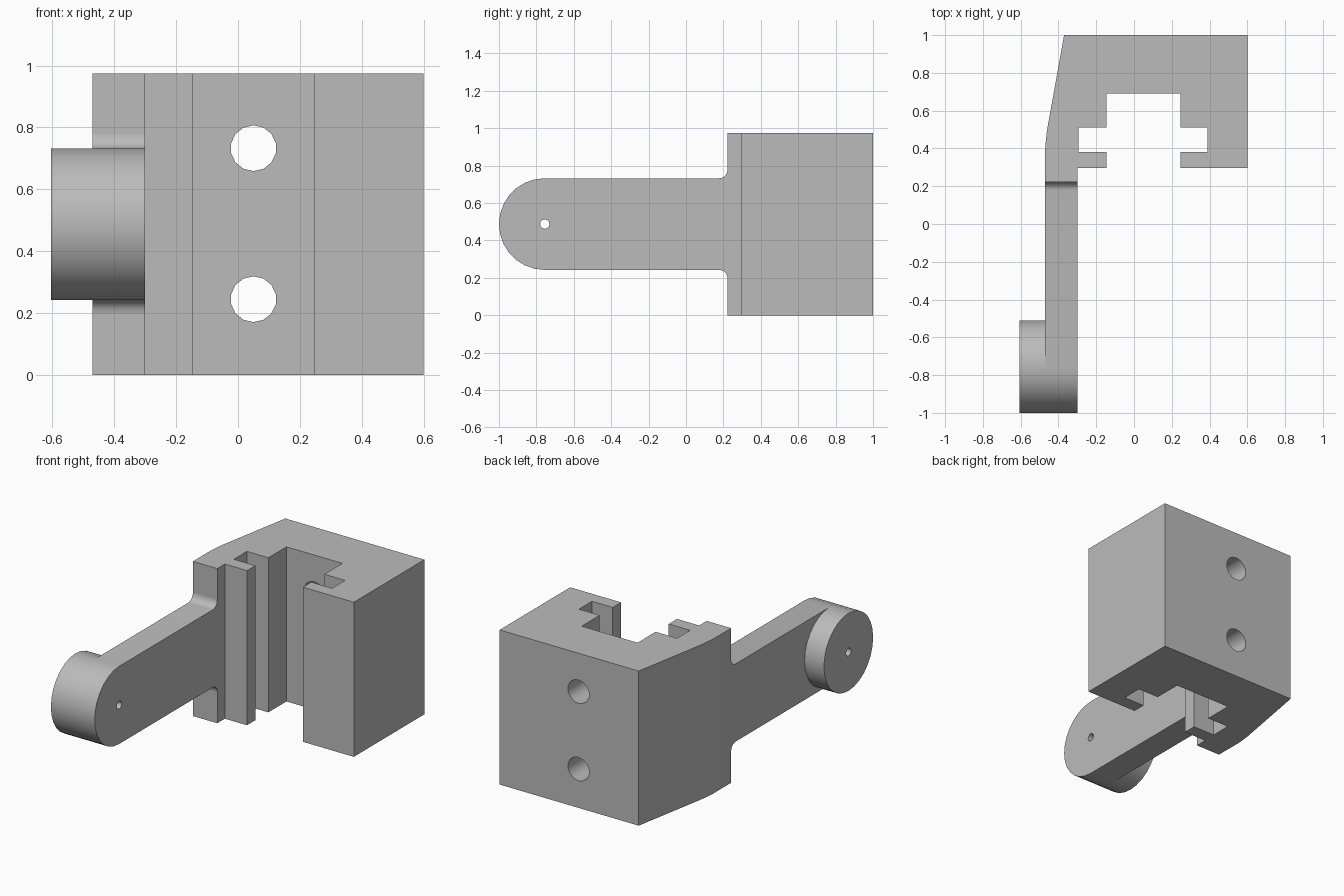
import bpy, bmesh, math
from mathutils import Vector

if "Cube" in bpy.data.objects:
    bpy.data.objects.remove(bpy.data.objects["Cube"], do_unlink=True)

GREY = (0.5, 0.5, 0.5, 1)
mat = bpy.data.materials.new("plain grey")
mat.use_nodes = True
mat.diffuse_color = GREY
mat.node_tree.nodes["Principled BSDF"].inputs["Base Color"].default_value = GREY

HEIGHT = 0.975
MID = HEIGHT / 2
ARM_LEFT, ARM_RIGHT = -0.47, -0.30
PIVOT_Y, RADIUS = -0.755, 0.245


def prism(name, points, direction):
    """Extrude a closed outline of 3D points along a direction."""
    bm = bmesh.new()
    face = bm.faces.new([bm.verts.new(p) for p in points])
    ext = bmesh.ops.extrude_face_region(bm, geom=[face])
    verts = [v for v in ext["geom"] if isinstance(v, bmesh.types.BMVert)]
    bmesh.ops.translate(bm, verts=verts, vec=Vector(direction))
    bmesh.ops.recalc_face_normals(bm, faces=bm.faces)
    mesh = bpy.data.meshes.new(name)
    bm.to_mesh(mesh)
    bm.free()
    mesh.materials.append(mat)
    obj = bpy.data.objects.new(name, mesh)
    bpy.context.collection.objects.link(obj)
    return obj


def arc(cx, cy, r, start, end, steps):
    angles = [math.radians(start + (end - start) * i / steps) for i in range(steps + 1)]
    return [(cx + r * math.cos(a), cy + r * math.sin(a)) for a in angles]


def select(obj):
    bpy.ops.object.select_all(action='DESELECT')
    obj.select_set(True)
    bpy.context.view_layer.objects.active = obj


def drill(obj, cutter):
    mod = obj.modifiers.new("hole", 'BOOLEAN')
    mod.operation, mod.solver, mod.object = 'DIFFERENCE', 'EXACT', cutter
    select(obj)
    bpy.ops.object.modifier_apply(modifier=mod.name)


# Clamp block with a T-shaped slot
outline = [(-0.37, 1), (0.6, 1), (0.6, 0.297), (0.245, 0.297), (0.245, 0.38),
           (0.39, 0.38), (0.39, 0.51), (0.245, 0.51), (0.245, 0.69),
           (-0.145, 0.69), (-0.145, 0.51), (-0.295, 0.51), (-0.295, 0.38),
           (-0.145, 0.38), (-0.145, 0.297), (ARM_RIGHT, 0.297), (ARM_RIGHT, 0.222),
           (ARM_LEFT, 0.222), (ARM_LEFT, 0.4), (-0.467, 0.44), (-0.46, 0.5)]
block = prism("clamp_block", [(x, y, 0) for x, y in outline], (0, 0, HEIGHT))

# Arm with a rounded end and fillets where it meets the block
FILLET = 0.045
root = 0.222 - FILLET
profile = arc(PIVOT_Y, MID, RADIUS, 90, 270, 14)
profile += arc(root, MID - RADIUS - FILLET, FILLET, 90, 0, 5)
profile += arc(root, MID + RADIUS + FILLET, FILLET, 0, -90, 5)
arm = prism("arm", [(ARM_LEFT, y, z) for y, z in profile],
            (ARM_RIGHT - ARM_LEFT, 0, 0))

# Round boss on the outer side of the arm end
circle = arc(PIVOT_Y, MID, RADIUS, 90, 450, 28)[:-1]
boss = prism("pivot_boss", [(-0.605, y, z) for y, z in circle],
             (ARM_LEFT + 0.605, 0, 0))

# Bolt holes through the back wall
for z in (0.245, 0.733):
    ring = arc(0.05, z, 0.074, 90, 450, 14)[:-1]
    cutter = prism("bolt_cutter", [(x, 0.6, y) for x, y in ring], (0, 0.6, 0))
    drill(block, cutter)
    bpy.data.objects.remove(cutter, do_unlink=True)

# Pin hole through arm and boss
ring = arc(PIVOT_Y, MID, 0.025, 90, 450, 12)[:-1]
cutter = prism("pin_cutter", [(-0.8, y, z) for y, z in ring], (0.7, 0, 0))
drill(arm, cutter)
drill(boss, cutter)
bpy.data.objects.remove(cutter, do_unlink=True)

for obj in (block, arm, boss):
    select(obj)
    bpy.ops.object.shade_smooth_by_angle(angle=math.radians(32))
